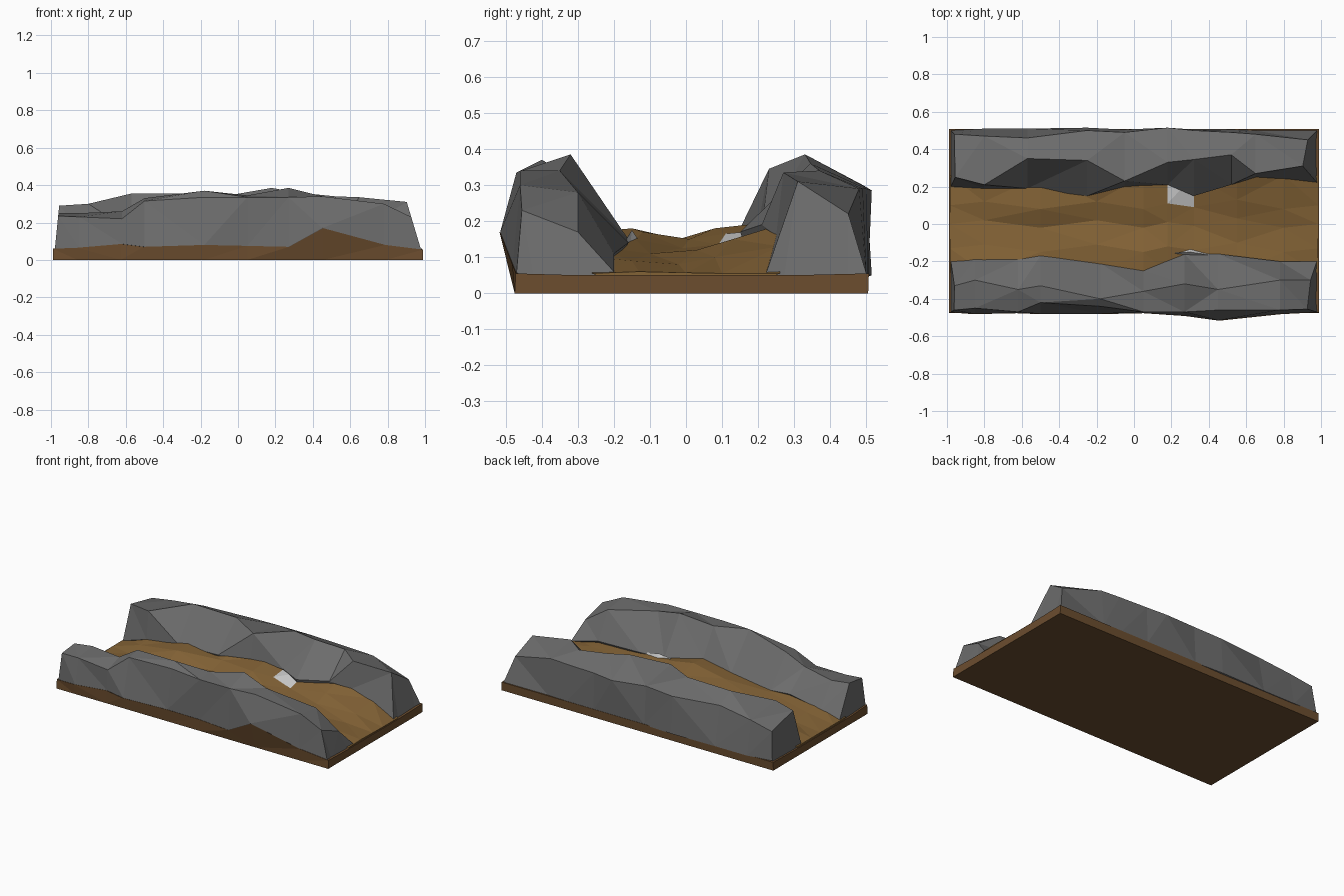
import bpy, bmesh


def material(name, r, g, b):
    m = bpy.data.materials.new(name)
    m.diffuse_color = (r, g, b, 1)
    return m


rock = material("dark_rock", 0.15, 0.15, 0.15)
dirt = material("dirt", 0.23, 0.125, 0.037)
soil = material("soil", 0.15, 0.075, 0.028)
pale = material("pale_stone", 0.8, 0.8, 0.8)


def loft(name, sections, mats, lean=(0, 0), accents=()):
    """Skin closed cross-sections [(x, [(y, z), ...])] into a faceted solid."""
    bm = bmesh.new()
    rings = []
    last = len(sections) - 1
    for i, (x, pts) in enumerate(sections):
        k = lean[0] if i == 0 else -lean[1] if i == last else 0
        rings.append([bm.verts.new((x + k * max(z - 0.05, 0), y, z)) for y, z in pts])
    n = len(rings[0])
    for i in range(last):
        for j in range(n):
            k = (j + 1) % n
            f = bm.faces.new((rings[i][j], rings[i][k], rings[i + 1][k], rings[i + 1][j]))
            if (i, j) in accents:
                f.material_index = 1
    bm.faces.new(rings[0])
    bm.faces.new(rings[-1][::-1])
    bmesh.ops.triangulate(bm, faces=bm.faces[:], quad_method='SHORT_EDGE')
    bmesh.ops.recalc_face_normals(bm, faces=bm.faces[:])
    me = bpy.data.meshes.new(name)
    bm.to_mesh(me)
    bm.free()
    for m in mats:
        me.materials.append(m)
    ob = bpy.data.objects.new(name, me)
    bpy.context.collection.objects.link(ob)
    return ob


# Ridge rows: x, outer foot (y, z), outer crest, inner crest, inner foot
front = [
    (-0.98, (-.47, .06), (-.46, .235), (-.33, .25), (-.20, .06)),
    (-0.85, (-.48, .065), (-.45, .23), (-.30, .25), (-.19, .10)),
    (-0.62, (-.475, .085), (-.47, .22), (-.35, .26), (-.19, .14)),
    (-0.50, (-.48, .07), (-.42, .315), (-.33, .33), (-.17, .14)),
    (-0.18, (-.48, .08), (-.44, .335), (-.40, .37), (-.21, .15)),
    (0.05, (-.475, .075), (-.47, .335), (-.36, .345), (-.25, .17)),
    (0.27, (-.49, .07), (-.47, .335), (-.32, .385), (-.16, .15)),
    (0.45, (-.515, .17), (-.46, .34), (-.35, .34), (-.16, .14)),
    (0.78, (-.48, .08), (-.46, .30), (-.30, .28), (-.20, .11)),
    (0.98, (-.47, .055), (-.455, .23), (-.30, .17), (-.20, .06)),
]
back = [
    (-0.98, (.50, .06), (.48, .24), (.25, .29), (.20, .06)),
    (-0.80, (.51, .05), (.47, .27), (.21, .30), (.19, .12)),
    (-0.57, (.51, .05), (.46, .30), (.35, .355), (.19, .15)),
    (-0.25, (.515, .05), (.50, .29), (.34, .355), (.15, .18)),
    (-0.05, (.505, .05), (.49, .30), (.23, .345), (.20, .19)),
    (0.18, (.505, .05), (.515, .285), (.33, .385), (.21, .18)),
    (0.32, (.505, .05), (.50, .29), (.345, .36), (.15, .17)),
    (0.52, (.505, .05), (.49, .29), (.37, .34), (.21, .19)),
    (0.65, (.50, .05), (.48, .29), (.27, .335), (.25, .16)),
    (0.98, (.50, .055), (.45, .22), (.31, .31), (.22, .05)),
]
for name, rows, inset in (("front_ridge", front, .05), ("back_ridge", back, -.05)):
    # Buried underside is tucked inside the slab
    secs = [(x, [(a[0] + inset, .03), a, b, c, d, (d[0] - inset, .03)])
            for x, a, b, c, d in rows]
    loft(name, secs, [rock], lean=(.1, .3))

# Base slab, its front edge following the foot of the front ridge
slab = [(x / .98 * .99, [(-.475, 0), (a[0] - .002, a[1]), (-.3, .05), (.3, .05),
                         (.507, .055), (.505, 0)])
        for x, a, b, c, d in front]
loft("base_slab", slab, [soil])

# Dirt path: x, five heights across, sideways wobble
path = [
    (-0.985, .06, .06, .055, .06, .06, 0),
    (-0.80, .12, .10, .09, .11, .13, .02),
    (-0.50, .14, .14, .13, .17, .17, -.02),
    (-0.20, .15, .16, .14, .17, .21, .02),
    (0.05, .17, .18, .15, .18, .20, -.02),
    (0.18, .15, .17, .15, .165, .18, .01),
    (0.32, .15, .15, .125, .135, .18, -.01),
    (0.55, .13, .11, .12, .15, .19, .03),
    (0.80, .10, .09, .08, .10, .13, -.02),
    (0.985, .055, .06, .055, .055, .055, 0),
]
secs = []
for x, *hs, w in path:
    ys = (-.26, -.13 + w, 0.0 + w, .10 + w, .26)
    secs.append((x, [(-.2, .03)] + list(zip(ys, hs)) + [(.2, .03)]))
loft("dirt_path", secs, [dirt, pale], accents={(5, 4)})

# Pale exposed stone beside the front ridge
loft("pale_stone", [(.22, [(-.17, .14), (-.155, .165), (-.15, .14)]),
                    (.30, [(-.18, .13), (-.15, .175), (-.12, .13)]),
                    (.40, [(-.18, .13), (-.165, .15), (-.155, .13)])], [pale])
